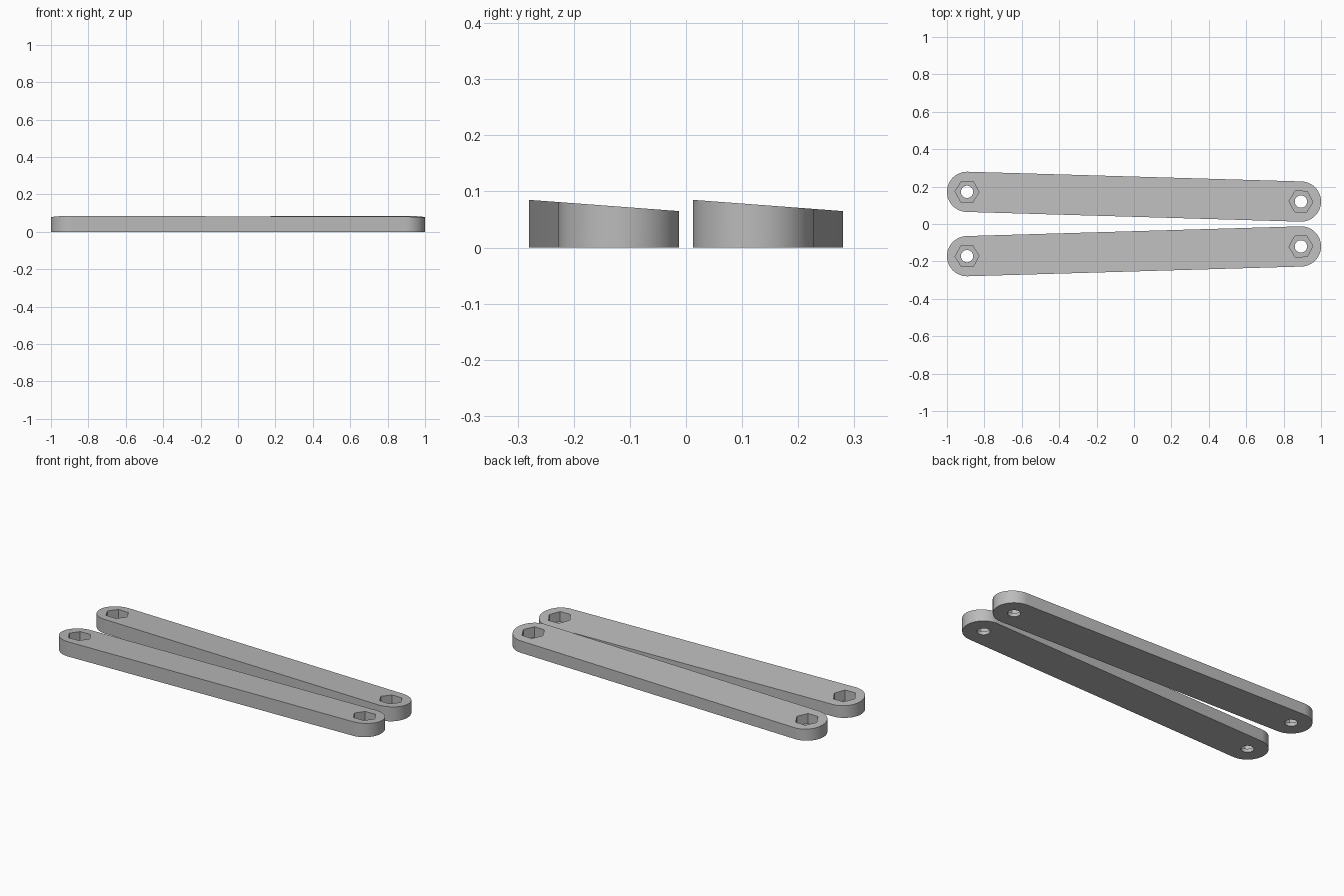
import bpy, bmesh, math

cube = bpy.data.objects.get("Cube")
if cube:
    bpy.data.objects.remove(cube, do_unlink=True)

R = 0.1075              # rounded end radius
X = 1 - R               # pivot distance from centre
Y_WIDE, Y_NEAR = 0.172, 0.12
Z_HIGH, Z_LOW = 0.085, 0.065
FLOOR = 0.02            # thickness left under each nut pocket

grey = bpy.data.materials.new("plain grey")
grey.use_nodes = True
colour = (0.5, 0.5, 0.5, 1)
grey.diffuse_color = colour
grey.node_tree.nodes["Principled BSDF"].inputs["Base Color"].default_value = colour


def arc(cx, cy, r, start, sweep, n):
    return [(cx + r * math.cos(start + sweep * i / n),
             cy + r * math.sin(start + sweep * i / n)) for i in range(n + 1)]


def prism(name, outline, z0, top):
    """Extrude an outline from z0 up to the height function top(y)."""
    bm = bmesh.new()
    low = [bm.verts.new((x, y, z0)) for x, y in outline]
    high = [bm.verts.new((x, y, top(y))) for x, y in outline]
    bm.faces.new(low[::-1])
    bm.faces.new(high)
    n = len(outline)
    for i in range(n):
        j = (i + 1) % n
        bm.faces.new((low[i], low[j], high[j], high[i]))
    mesh = bpy.data.meshes.new(name)
    bm.to_mesh(mesh)
    bm.free()
    mesh.materials.append(grey)
    ob = bpy.data.objects.new(name, mesh)
    bpy.context.collection.objects.link(ob)
    return ob


def cut(ob, cutter):
    bpy.context.view_layer.objects.active = ob
    mod = ob.modifiers.new("cut", 'BOOLEAN')
    mod.operation, mod.solver, mod.object = 'DIFFERENCE', 'EXACT', cutter
    bpy.ops.object.modifier_apply(modifier=mod.name)
    bpy.data.objects.remove(cutter, do_unlink=True)


def arm(name, side):
    y_left, y_right = side * Y_WIDE, side * Y_NEAR
    tilt = math.atan2(y_right - y_left, 2 * X)
    # Stadium outline with its top sloping down towards +y
    outline = (arc(X, y_right, R, tilt - math.pi / 2, math.pi, 32)
               + arc(-X, y_left, R, tilt + math.pi / 2, math.pi, 32))
    ys = [p[1] for p in outline]
    y0, y1 = min(ys), max(ys)
    ob = prism(name, outline, 0,
               lambda y: Z_HIGH + (Z_LOW - Z_HIGH) * (y - y0) / (y1 - y0))
    # Hexagonal nut pocket and bolt hole at each end
    for cx, cy in ((-X, y_left), (X, y_right)):
        for r, sides, z in ((0.064, 6, FLOOR), (0.033, 32, -0.1)):
            ring = arc(cx, cy, r, tilt, 2 * math.pi, sides)[:-1]
            cut(ob, prism("cutter", ring, z, lambda y: 0.2))
    bpy.ops.object.select_all(action='DESELECT')
    ob.select_set(True)
    bpy.context.view_layer.objects.active = ob
    bpy.ops.object.shade_smooth_by_angle(angle=math.radians(30))


arm("front_arm", -1)
arm("back_arm", 1)
